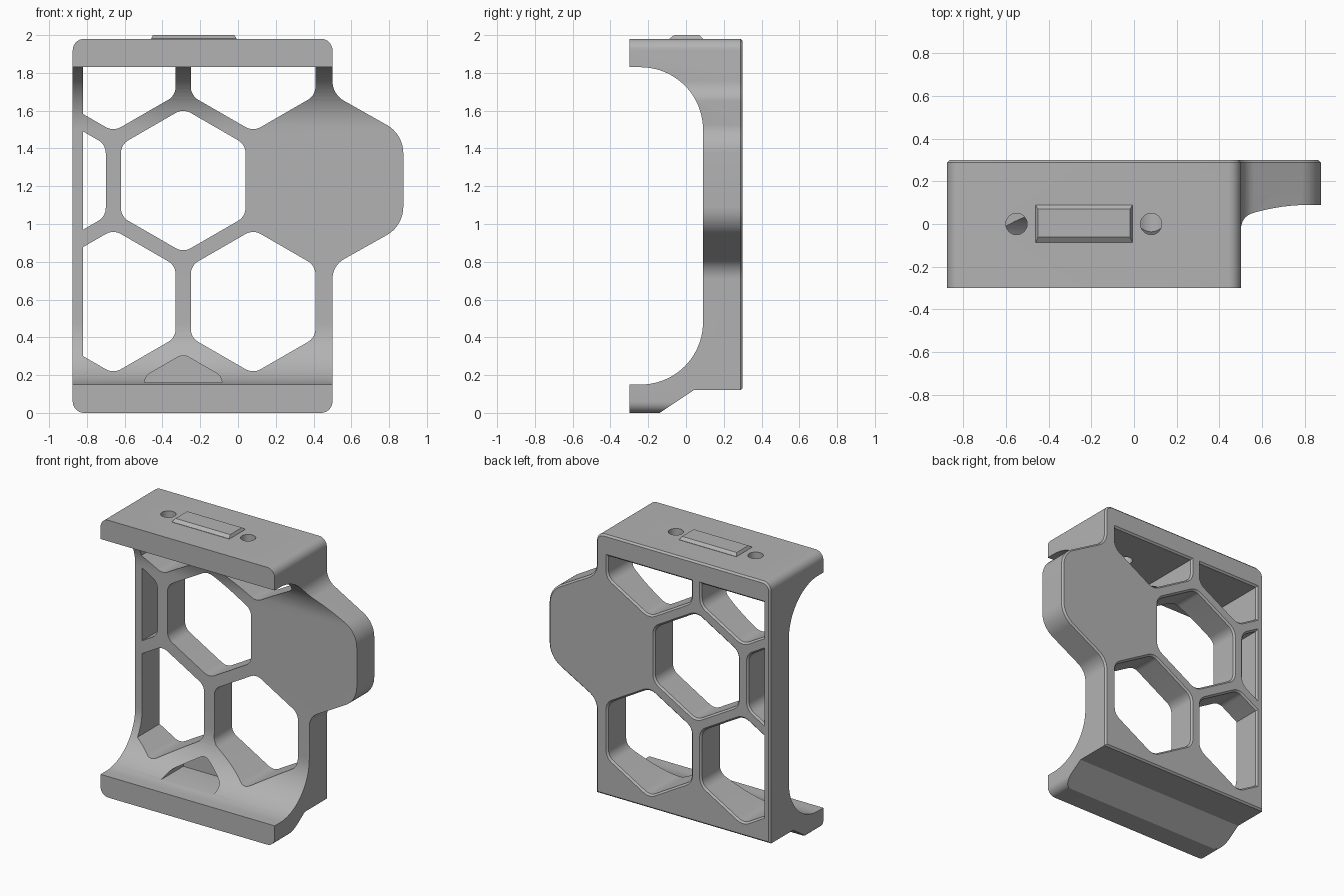
import bpy, bmesh, math
from mathutils import Vector, Matrix

cube = bpy.data.objects.get("Cube")
if cube:
    bpy.data.objects.remove(cube)

grey = bpy.data.materials.new("plain grey")
grey.use_nodes = True
colour = (0.45, 0.45, 0.45, 1)
grey.diffuse_color = colour
grey.node_tree.nodes["Principled BSDF"].inputs["Base Color"].default_value = colour

BACK, CHAMFER = 0.3, 0.012


def rounded(corners, steps=8):
    """Polygon with each (x, z, radius) corner filleted."""
    out = []
    for i, (x, z, r) in enumerate(corners):
        p = Vector((x, z))
        a = (Vector(corners[i - 1][:2]) - p).normalized()
        b = (Vector(corners[(i + 1) % len(corners)][:2]) - p).normalized()
        if r == 0:
            out.append(p)
            continue
        half = a.angle(b) / 2
        centre = p + (a + b).normalized() * r / math.sin(half)
        start = p + a * r / math.tan(half) - centre
        end = p + b * r / math.tan(half) - centre
        sweep = math.pi - 2 * half
        for k in range(steps + 1):
            t = k / steps
            out.append(centre + (start * math.sin((1 - t) * sweep)
                                 + end * math.sin(t * sweep)) / math.sin(sweep))
    return out


def clip(points, axis, limit, sign):
    """Keep the part of a polygon where sign * coordinate < sign * limit."""
    out = []
    for i, q in enumerate(points):
        p = points[i - 1]
        dp, dq = sign * (limit - p[axis]), sign * (limit - q[axis])
        if dp * dq < 0:
            out.append(p.lerp(q, dp / (dp - dq)))
        if dq >= 0:
            out.append(q)
    return out


def offset(points, d):
    """Grow (d > 0) or shrink a polygon by a mitred offset."""
    n = len(points)
    area = sum(points[i - 1].cross(points[i]) for i in range(n))
    d = d if area > 0 else -d
    out = []
    for i, p in enumerate(points):
        e = (p - points[i - 1]).normalized()
        f = (points[(i + 1) % n] - p).normalized()
        m = Vector((e.y + f.y, -e.x - f.x))
        out.append(p + m * 2 * d / m.length_squared)
    return out


def loft(bm, sections, place):
    """Closed solid through matching polygons; place maps (depth, point) to 3D."""
    rings = [[bm.verts.new(place(d, p)) for p in pts] for d, pts in sections]
    for r, s in zip(rings, rings[1:]):
        for i in range(len(r)):
            bm.faces.new((r[i - 1], r[i], s[i], s[i - 1]))
    bm.faces.new(rings[0])
    bm.faces.new(rings[-1])


def finish(name, bm):
    bmesh.ops.recalc_face_normals(bm, faces=bm.faces)
    mesh = bpy.data.meshes.new(name)
    bm.to_mesh(mesh)
    bm.free()
    mesh.materials.append(grey)
    ob = bpy.data.objects.new(name, mesh)
    bpy.context.collection.objects.link(ob)
    return ob


def combine(ob, other, operation):
    mod = ob.modifiers.new("cut", "BOOLEAN")
    mod.operation, mod.solver, mod.object = operation, "EXACT", other
    bpy.context.view_layer.objects.active = ob
    bpy.ops.object.modifier_apply(modifier=mod.name)
    bpy.data.objects.remove(other)


def along_y(d, p):
    return (p[0], d, p[1])


def along_x(d, p):
    return (d, p[0], p[1])


# Front outline with the angled ear on the model's left
outline = rounded([(-0.875, 0, 0.06), (0.5, 0, 0.06), (0.5, 0.78, 0.12), (0.875, 0.99, 0.17),
                   (0.875, 1.475, 0.17), (0.5, 1.687, 0.12), (0.5, 1.98, 0.06),
                   (-0.875, 1.98, 0.06)])
bm = bmesh.new()
loft(bm, [(-0.4, outline), (BACK - CHAMFER, outline), (BACK, offset(outline, -CHAMFER))], along_y)
frame = finish("bracket_frame", bm)

# Side profile: C-shaped section with two large inner fillets
side = rounded([(-0.4, 2.1, 0), (0.4, 2.1, 0), (0.4, 0.232, 0), (0.288, 0.12, 0), (0.04, 0.12, 0),
                (-0.29, -0.1, 0), (-0.3, -0.1, 0), (-0.3, 0.15, 0), (0.09, 0.15, 0.33),
                (0.09, 1.83, 0.33), (-0.3, 1.83, 0), (-0.3, 2.1, 0)][1:], 20)
bm = bmesh.new()
loft(bm, [(-1, side), (1, side)], along_x)
combine(frame, finish("side_profile", bm), "INTERSECT")

# Honeycomb openings, trimmed at the side wall and top plate
HALF, PITCH = 0.33, 0.74
ROW = PITCH * math.cos(math.pi / 6)


def hexagon(cx, cz, half, r):
    R = half / math.cos(math.pi / 6)
    return rounded([(cx + R * math.sin(k * math.pi / 3), cz + R * math.cos(k * math.pi / 3), r)
                    for k in range(6)])


bm = bmesh.new()
for row, columns in ((-1, (-0.5, 0.5)), (0, (-1, 0)), (1, (-0.5, 0.5))):
    for col in columns:
        cell = hexagon(-0.29 + col * PITCH, 1.23 + row * ROW, HALF, 0.08)
        cell = clip(clip(cell, 0, -0.82, -1), 1, 1.83, 1)
        loft(bm, [(-0.32, cell), (BACK - CHAMFER, cell),
                  (BACK + CHAMFER, offset(cell, 2 * CHAMFER))], along_y)
# Blind pocket in the lower fillet
pocket = clip(hexagon(-0.29, 0.075, 0.205, 0.06), 1, 0.16, -1)
loft(bm, [(-0.3, pocket), (0.09, pocket)], along_y)
combine(frame, finish("honeycomb_cutter", bm), "DIFFERENCE")

# Two round holes through the top plate
bm = bmesh.new()
for x in (-0.55, 0.08):
    bmesh.ops.create_cone(bm, cap_ends=True, segments=32, radius1=0.05, radius2=0.05, depth=0.6,
                          matrix=Matrix.Translation((x, 0, 1.9)))
combine(frame, finish("hole_cutter", bm), "DIFFERENCE")

# Raised key on the top plate
bm = bmesh.new()
base = rounded([(-0.46, -0.087, 0), (-0.008, -0.087, 0), (-0.008, 0.09, 0), (-0.46, 0.09, 0)])
top = rounded([(-0.45, -0.062, 0), (-0.018, -0.062, 0), (-0.018, 0.07, 0), (-0.45, 0.07, 0)])
loft(bm, [(1.97, base), (1.982, base), (2.0, top)], lambda d, p: (p[0], p[1], d))
finish("top_key", bm)

# Smooth the fillets, keep the edges crisp
bpy.ops.object.select_all(action="DESELECT")
frame.select_set(True)
bpy.context.view_layer.objects.active = frame
bpy.ops.object.shade_smooth_by_angle(angle=math.radians(25))
